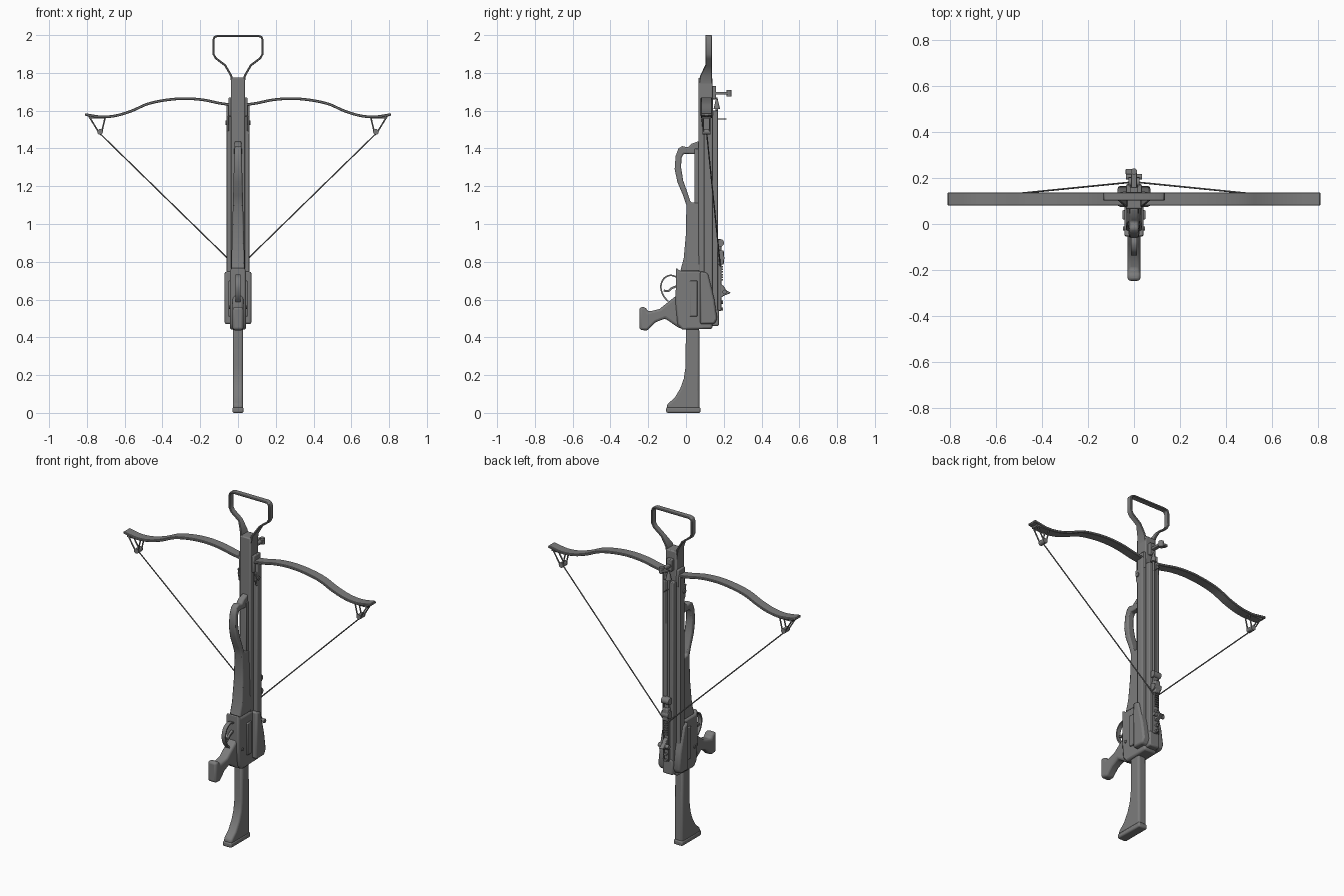
import bpy, bmesh, math
from mathutils import Vector

metal = bpy.data.materials.new("dark_grey")
metal.diffuse_color = (0.2, 0.2, 0.2, 1)


def finish(name, bm, bevel=0.0, seg=2):
    """Turn a bmesh into a named, shaded object."""
    bmesh.ops.recalc_face_normals(bm, faces=bm.faces)
    me = bpy.data.meshes.new(name)
    bm.to_mesh(me)
    bm.free()
    ob = bpy.data.objects.new(name, me)
    bpy.context.collection.objects.link(ob)
    me.materials.append(metal)
    if bevel:
        m = ob.modifiers.new("bevel", "BEVEL")
        m.width, m.segments, m.limit_method = bevel, seg, "ANGLE"
        m.angle_limit = math.radians(40)
    bpy.ops.object.select_all(action="DESELECT")
    ob.select_set(True)
    bpy.context.view_layer.objects.active = ob
    bpy.ops.object.shade_smooth_by_angle(angle=math.radians(40))
    return ob


def box(name, x, y, z, bevel=0.004):
    bm = bmesh.new()
    bmesh.ops.create_cube(bm, size=1)
    for v in bm.verts:
        v.co = [(a + b) / 2 + c * (b - a) for (a, b), c in zip((x, y, z), v.co)]
    return finish(name, bm, bevel)


def slab(name, pts, half, bevel=0.006, x0=0.0, seg=2):
    """Side outline (y, z) extruded across x; half is a number or a function of z."""
    w = half if callable(half) else lambda z: half
    bm = bmesh.new()
    rows = [[bm.verts.new((x0 + s * w(z), y, z)) for y, z in pts] for s in (-1, 1)]
    for r in rows:
        bm.faces.new(r)
    n = len(pts)
    for i in range(n):
        j = (i + 1) % n
        bm.faces.new((rows[0][i], rows[0][j], rows[1][j], rows[1][i]))
    return finish(name, bm, bevel, seg)


def smooth(pts, k=5):
    """Catmull-Rom resampling of a 2D path."""
    p = [Vector(q) for q in [pts[0]] + pts + [pts[-1]]]
    out = []
    for a, b, c, d in zip(p, p[1:], p[2:], p[3:]):
        for i in range(k):
            t = i / k
            out.append(0.5 * (2 * b + (c - a) * t + (2 * a - 5 * b + 4 * c - d) * t * t
                              + (3 * b - a - 3 * c + d) * t ** 3))
    return out + [p[-1]]


def strip(name, pts, thick, lo, hi, side=False, bevel=0.003):
    """Flat bar following a path in xz (or yz when side), from lo to hi across it."""
    pts = [Vector(p) for p in pts]
    low = lo if callable(lo) else lambda p: lo
    bm, rings = bmesh.new(), []
    for i, p in enumerate(pts):
        t = (pts[min(i + 1, len(pts) - 1)] - pts[max(i - 1, 0)]).normalized()
        n = Vector((-t.y, t.x)) * thick / 2
        ring = []
        for q, d in ((p + n, low(p)), (p - n, low(p)), (p - n, hi), (p + n, hi)):
            ring.append(bm.verts.new((d, q.x, q.y) if side else (q.x, d, q.y)))
        rings.append(ring)
    for a, b in zip(rings, rings[1:]):
        for i in range(4):
            j = (i + 1) % 4
            bm.faces.new((a[i], a[j], b[j], b[i]))
    bm.faces.new(rings[0])
    bm.faces.new(rings[-1])
    return finish(name, bm, bevel, 1)


def rod(name, a, b, r, r2=None, sides=12):
    a, b = Vector(a), Vector(b)
    bm = bmesh.new()
    bmesh.ops.create_cone(bm, cap_ends=True, segments=sides, radius1=r,
                          radius2=r if r2 is None else r2, depth=(b - a).length)
    rot = (b - a).to_track_quat("Z", "Y")
    for v in bm.verts:
        v.co = rot @ v.co + (a + b) / 2
    return finish(name, bm)


# Shoulder stock with butt plate
slab("stock", [(0.072, 0.02), (0.07, 0.47), (0.0, 0.47), (-0.003, 0.24), (-0.012, 0.18),
               (-0.03, 0.13), (-0.06, 0.08), (-0.1, 0.045), (-0.1, 0.02)], 0.027, 0.012, seg=3)
box("butt_plate", (-0.029, 0.029), (-0.105, 0.077), (0, 0.03), 0.008)

# Receiver with its side flanges and panels
slab("receiver", [(-0.03, 0.75), (-0.053, 0.77), (-0.055, 0.58), (-0.045, 0.47), (-0.02, 0.44),
                  (0.14, 0.445), (0.14, 0.5), (0.1, 0.75)], 0.042, 0.01)
slab("receiver_flange", [(0.075, 0.47), (0.15, 0.47), (0.165, 0.5), (0.15, 0.6),
                         (0.115, 0.74), (0.075, 0.75)], 0.071, 0.01)
for s in (-1, 1):
    box("receiver_panel", sorted((s * 0.038, s * 0.05)), (0.02, 0.06), (0.51, 0.7), 0.004)
    rod("receiver_pin", (s * 0.035, -0.02, 0.56), (s * 0.047, -0.02, 0.56), 0.009)

# Pistol grip
slab("pistol_grip", [(-0.04, 0.63), (-0.09, 0.59), (-0.14, 0.55), (-0.2, 0.535), (-0.215, 0.56),
                     (-0.247, 0.56), (-0.247, 0.44), (-0.205, 0.435), (-0.16, 0.48),
                     (-0.11, 0.5), (-0.075, 0.475), (-0.03, 0.445), (0.0, 0.45), (0.0, 0.6)],
     0.028, 0.013, seg=3)

# Trigger guard and trigger
strip("trigger_guard", smooth([(-0.05, 0.72), (-0.085, 0.728), (-0.118, 0.71), (-0.133, 0.67),
                               (-0.122, 0.625), (-0.095, 0.59)]), 0.008, -0.012, 0.012, True, 0)
strip("trigger", smooth([(-0.05, 0.67), (-0.075, 0.66), (-0.095, 0.645), (-0.118, 0.648)]),
      0.011, -0.007, 0.007, True, 0)

# Fore handle with open loop
slab("fore_handle", [(-0.03, 0.75), (-0.012, 0.82), (0.0, 0.95), (0.002, 1.1), (-0.015, 1.15),
                     (-0.045, 1.22), (-0.06, 1.29), (-0.055, 1.36), (-0.04, 1.4), (-0.02, 1.413),
                     (0.01, 1.405), (0.03, 1.425), (0.07, 1.44), (0.07, 1.37), (-0.012, 1.372),
                     (-0.024, 1.35), (-0.026, 1.3), (-0.015, 1.23), (0.01, 1.16), (0.025, 1.115),
                     (0.07, 1.11), (0.075, 0.75)],
     lambda z: 0.036 - 0.026 * (z - 0.75), 0.007)
box("handle_spine", (-0.022, 0.022), (0.045, 0.075), (1.1, 1.4))

# Barrel body, side rails and top deck
box("barrel", (-0.036, 0.036), (0.066, 0.14), (0.7, 1.775), 0.006)
for s in (-1, 1):
    box("side_rail", sorted((s * 0.03, s * 0.06)), (0.095, 0.14), (0.47, 1.635), 0.005)
    box("deck_rail", sorted((s * 0.009, s * 0.034)), (0.135, 0.17), (0.52, 1.6), 0.004)
    box("limb_clamp", sorted((s * 0.034, s * 0.05)), (0.078, 0.142), (1.57, 1.67), 0.005)
    slab("clamp_hook", [(0.08, 1.57), (0.125, 1.57), (0.118, 1.49), (0.105, 1.475), (0.088, 1.5)],
         0.006, 0.003, s * 0.054)
    rod("clamp_bolt", (s * 0.05, 0.103, 1.535), (s * 0.066, 0.103, 1.535), 0.012)
box("bolt_groove", (-0.012, 0.012), (0.13, 0.152), (0.52, 1.6), 0)
box("rear_block", (-0.034, 0.034), (0.12, 0.175), (0.46, 0.55), 0.008)

# Bow limbs, tip brackets, rollers and string
curve = smooth([(0.03, 1.63), (0.1, 1.64), (0.19, 1.658), (0.29, 1.664), (0.39, 1.655),
                (0.48, 1.635), (0.56, 1.6), (0.64, 1.575), (0.72, 1.567), (0.81, 1.58)])
for s in (-1, 1):
    strip("bow_limb", [(s * p.x, p.y) for p in curve], 0.014, 0.08, 0.138)
    for y in (0.092, 0.126):
        rod("tip_bracket", (s * 0.79, y, 1.572), (s * 0.737, y, 1.485), 0.004, sides=8)
        rod("tip_bracket", (s * 0.703, y, 1.565), (s * 0.722, y, 1.485), 0.004, sides=8)
    box("bracket_plate", sorted((s * 0.7, s * 0.79)), (0.086, 0.132), (1.558, 1.567), 0)
    rod("string_roller", (s * 0.73, 0.088, 1.488), (s * 0.73, 0.13, 1.488), 0.015)
    rod("string", (s * 0.73, 0.11, 1.478), (0, 0.183, 0.765), 0.0035, sides=8)

# Foot stirrup, flaring in depth where it meets the barrel
loop = [(0.03, 1.74), (0.036, 1.785), (0.068, 1.84), (0.118, 1.878), (0.13, 1.9),
        (0.13, 1.975), (0.124, 1.99), (0.11, 1.995)]
loop = loop + [(-x, z) for x, z in reversed(loop)]
strip("stirrup", loop, 0.011, lambda p: 0.102 - 0.034 * min(1, max(0, (1.84 - p.y) / 0.07)), 0.137)

# Front sight
box("front_sight_base", (-0.018, 0.018), (0.13, 0.16), (1.66, 1.73), 0.004)
box("front_sight_arm", (-0.012, 0.012), (0.14, 0.235), (1.685, 1.7), 0.003)
rod("front_sight_ring", (0, 0.228, 1.675), (0, 0.228, 1.71), 0.014)
box("front_sight_wing", (-0.036, -0.005), (0.215, 0.24), (1.685, 1.699), 0.003)
rod("bolt_tip", (0, 0.163, 1.61), (0, 0.163, 1.67), 0.017, 0.003)
rod("bolt_shaft", (0, 0.163, 0.85), (0, 0.163, 1.61), 0.007)
rod("guide_pin", (0, 0.16, 1.555), (0, 0.215, 1.555), 0.003, sides=8)

# Rear sight and latch
box("latch_base", (-0.014, 0.014), (0.16, 0.187), (0.54, 0.92), 0.004)
for z, r in ((0.9, 0.02), (0.82, 0.022)):
    rod("sight_drum", (-0.024, 0.182, z), (0.024, 0.182, z), r)
box("sight_bridge", (-0.018, 0.018), (0.165, 0.2), (0.785, 0.86), 0.005)
slab("latch_lever", [(0.17, 0.6), (0.2, 0.62), (0.238, 0.635), (0.212, 0.65), (0.2, 0.672),
                     (0.17, 0.69)], 0.013, 0.003)
rod("latch_knob", (-0.034, 0.205, 0.64), (0.034, 0.205, 0.64), 0.012)
for i in range(6):
    box("rail_tooth", (-0.013, 0.013), (0.18, 0.195), (0.7 + i * 0.014, 0.708 + i * 0.014), 0)
for z in (0.55, 0.585):
    rod("latch_screw", (0, 0.17, z), (0, 0.197, z), 0.009)
